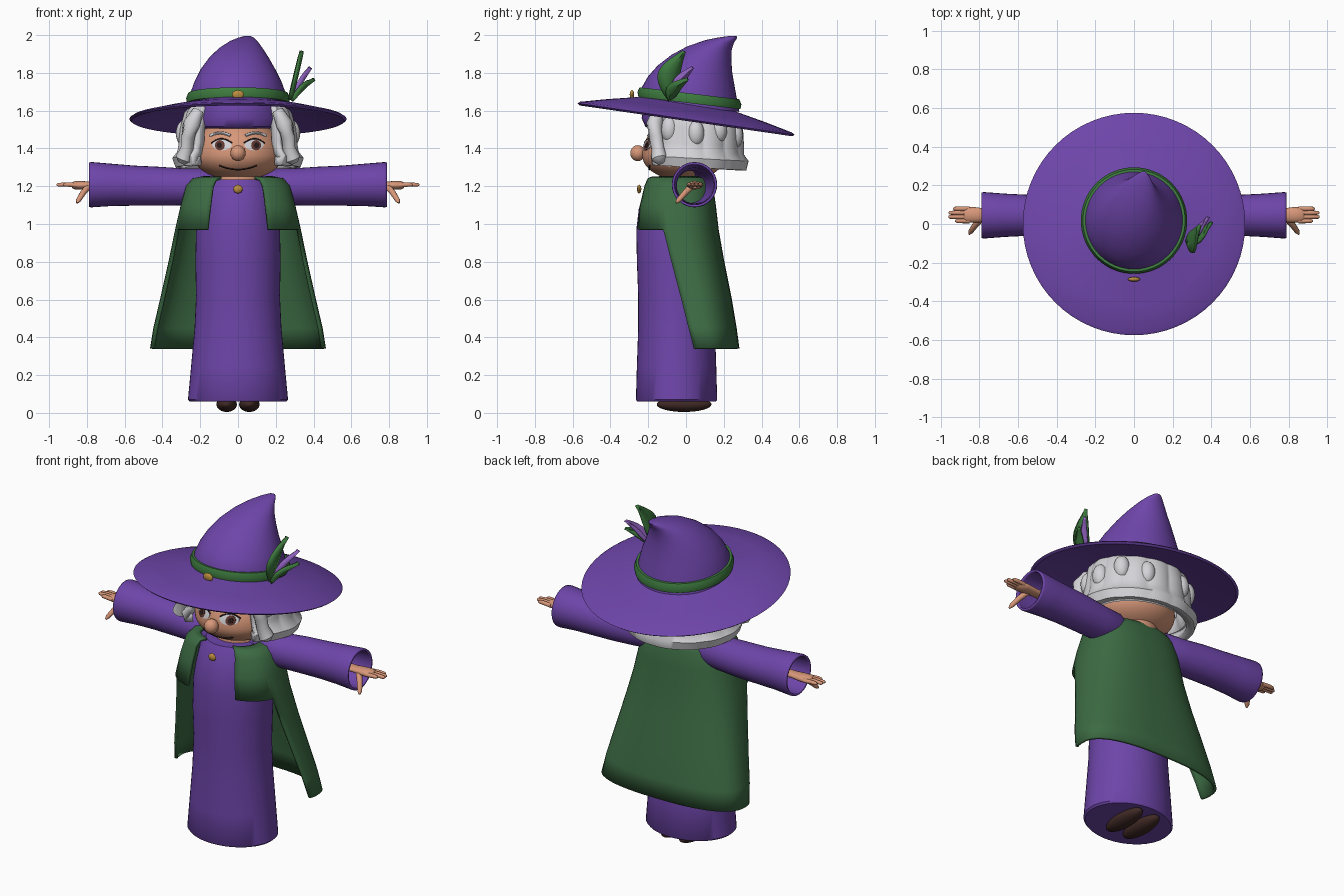
import bpy, bmesh, math
from math import sin, cos, pi, radians
from mathutils import Vector

if "Cube" in bpy.data.objects:
    bpy.data.objects.remove(bpy.data.objects["Cube"])


def material(name, rgb):
    m = bpy.data.materials.new(name)
    m.diffuse_color = (*rgb, 1)
    m.use_nodes = True
    m.node_tree.nodes["Principled BSDF"].inputs["Base Color"].default_value = m.diffuse_color
    return m


PURPLE = material("purple cloth", (0.155, 0.06, 0.40))
LILAC = material("lilac feather", (0.30, 0.13, 0.56))
GREEN = material("dark green cape", (0.045, 0.145, 0.056))
LEAF = material("ribbon green", (0.048, 0.20, 0.05))
SKIN = material("skin", (0.68, 0.31, 0.19))
WHITE = material("white hair", (0.66, 0.65, 0.68))
BROWN = material("brown shoe", (0.05, 0.022, 0.018))
GOLD = material("gold", (0.50, 0.27, 0.05))
IRIS = material("iris brown", (0.12, 0.04, 0.03))
DARK = material("dark line", (0.02, 0.01, 0.01))


def finish(name, bm, mat, mirror=False, thick=0.0):
    bmesh.ops.recalc_face_normals(bm, faces=bm.faces)
    me = bpy.data.meshes.new(name)
    bm.to_mesh(me)
    bm.free()
    me.materials.append(mat)
    ob = bpy.data.objects.new(name, me)
    bpy.context.collection.objects.link(ob)
    if thick:
        s = ob.modifiers.new("thickness", 'SOLIDIFY')
        s.thickness, s.offset = thick, 0
    if mirror:
        ob.modifiers.new("mirror", 'MIRROR')
    return ob


def loft(name, rings, mat, closed=True, caps=True, skip=None, **kw):
    """Skin a list of equal-length point rings."""
    bm = bmesh.new()
    vs = [[bm.verts.new(p) for p in r] for r in rings]
    n = len(rings[0])
    for i in range(len(rings) - 1):
        for j in range(n if closed else n - 1):
            k = (j + 1) % n
            if not (skip and skip(i, j)):
                bm.faces.new((vs[i][j], vs[i][k], vs[i + 1][k], vs[i + 1][j]))
    if caps and closed:
        bm.faces.new(vs[0])
        bm.faces.new(vs[-1])
    loose = [v for v in bm.verts if not v.link_faces]
    bmesh.ops.delete(bm, geom=loose, context='VERTS')
    return finish(name, bm, mat, **kw)


def oval(cy, z, rx, ry, n=48, tilt=0.0, cx=0.0):
    """Horizontal ring, its height sloping along y by tilt."""
    return [(cx + rx * sin(2 * pi * i / n), cy - ry * cos(2 * pi * i / n),
             z - tilt * (cy - ry * cos(2 * pi * i / n))) for i in range(n)]


def tube(name, pts, radii, mat, n=16, flat=1.0, **kw):
    """Round tube along a path of points."""
    pts = [Vector(p) for p in pts]
    rings = []
    for i, p in enumerate(pts):
        d = (pts[min(i + 1, len(pts) - 1)] - pts[max(i - 1, 0)]).normalized()
        a = d.cross(Vector((0, 0, 1))).normalized()
        b = a.cross(d)
        rings.append([p + radii[i] * (a * cos(2 * pi * j / n) + b * flat * sin(2 * pi * j / n))
                      for j in range(n)])
    return loft(name, rings, mat, **kw)


def ball(name, c, r, mat, segs=32, shape=None, **kw):
    bm = bmesh.new()
    bmesh.ops.create_uvsphere(bm, u_segments=segs, v_segments=segs // 2, radius=1)
    for v in bm.verts:
        rz = shape if shape and v.co.z > 0 else r[2]
        v.co = Vector((c[0] + v.co.x * r[0], c[1] + v.co.y * r[1], c[2] + v.co.z * rz))
    return finish(name, bm, mat, **kw)


# Robe, shoes and sleeves
loft("robe", [oval(-0.05, z, rx, ry) for z, rx, ry in (
    (0.06, 0.255, 0.208), (0.07, 0.265, 0.215), (0.25, 0.248, 0.21), (0.45, 0.23, 0.203),
    (0.62, 0.222, 0.203), (0.80, 0.226, 0.21), (0.97, 0.222, 0.213), (1.08, 0.205, 0.20),
    (1.18, 0.185, 0.17), (1.235, 0.15, 0.14))], PURPLE)
ball("shoe", (0.06, -0.01, 0.045), (0.054, 0.145, 0.04), BROWN, mirror=True)
tube("sleeve", [(0.08, 0.0, 1.20), (0.18, 0.02, 1.20), (0.30, 0.03, 1.197), (0.42, 0.04, 1.20),
                (0.55, 0.045, 1.203), (0.67, 0.045, 1.207), (0.775, 0.045, 1.208), (0.787, 0.045, 1.208)],
     [0.06, 0.088, 0.092, 0.097, 0.10, 0.106, 0.114, 0.112], PURPLE, n=32, caps=False,
     mirror=True, thick=0.012)

# Hands: arm with palm, four fingers and a thumb
tube("palm", [(0.60, 0.045, 1.205), (0.76, 0.045, 1.205), (0.82, 0.047, 1.205), (0.865, 0.047, 1.205),
              (0.88, 0.047, 1.205)], [0.035, 0.033, 0.04, 0.04, 0.025], SKIN, flat=0.55, mirror=True)
for i, tip in enumerate((0.925, 0.96, 0.958, 0.935)):
    y = 0.016 + 0.021 * i
    tube("finger_%d" % (i + 1), [(0.85, y, 1.205), (0.90, y, 1.209), (tip - 0.008, y, 1.208),
                                 (tip, y, 1.208)], [0.0125, 0.012, 0.01, 0.004],
         SKIN, n=10, mirror=True)
tube("thumb", [(0.79, 0.03, 1.20), (0.82, -0.005, 1.165), (0.845, -0.04, 1.125), (0.852, -0.052, 1.112)],
     [0.018, 0.016, 0.013, 0.005], SKIN, n=10, mirror=True)

# Cape: short front panels joined to a long flaring back
angles = [24 + 52 * i / 8 for i in range(8)] + [76 + 104 * i / 16 for i in range(17)]
angles += [360 - a for a in reversed(angles[:-1])]


def cape_row(z, rx, cy, ry):
    pw = lambda t: math.copysign(abs(t) ** 0.8, t)
    return [(rx * pw(sin(radians(a))), cy - ry * pw(cos(radians(a))), z) for a in angles]


loft("cape", [cape_row(*r) for r in (
    (1.245, 0.18, -0.045, 0.14), (1.235, 0.235, -0.045, 0.165), (1.20, 0.268, -0.045, 0.18),
    (1.10, 0.295, -0.05, 0.20), (0.97, 0.325, -0.05, 0.215), (0.80, 0.36, -0.01, 0.205),
    (0.60, 0.405, 0.04, 0.195), (0.45, 0.44, 0.075, 0.185), (0.34, 0.458, 0.10, 0.175))],
    GREEN, closed=False, thick=0.016,
    skip=lambda i, j: i >= 4 and (j < 8 or j >= len(angles) - 9))

# Head
HEAD, HX, HY, UP, DOWN = Vector((0, -0.01, 1.365)), 0.237, 0.222, 0.20, 0.135
ball("head", HEAD, (HX, HY, DOWN), SKIN, segs=64, shape=UP)
tube("neck", [(0, 0.0, 1.12), (0.0, 0.001, 1.22), (0, 0.002, 1.34)], [0.15, 0.13, 0.13], SKIN, n=32)
ball("nose", (0, -0.255, 1.375), (0.04, 0.04, 0.042), SKIN)
ball("ear", (0.235, 0.0, 1.39), (0.025, 0.035, 0.05), SKIN, mirror=True)


def face_y(x, z):
    h = z - HEAD.z
    q = 1 - (x / HX) ** 2 - (h / (UP if h > 0 else DOWN)) ** 2
    return HEAD.y - HY * math.sqrt(max(q, 0))


def face_disc(name, x, z, rx, rz, lift, mat):
    """Thin oval plate that follows the face."""
    rings = []
    for k in (1, 0.75, 0.5, 0.25, 0.05):
        pts = [(x + rx * k * cos(t * pi / 12), z + rz * k * sin(t * pi / 12)) for t in range(24)]
        rings.append([(a, face_y(a, b) - lift, b) for a, b in pts])
    bm_cap = [(a, b + 0.006, c) for a, b, c in rings[0]]
    loft(name, [bm_cap] + rings, mat, mirror=True)


# Eyes, lashes, brows and mouth
face_disc("eye_white", 0.085, 1.42, 0.052, 0.03, 0.004, WHITE)
face_disc("iris", 0.096, 1.417, 0.026, 0.027, 0.006, IRIS)
face_disc("pupil", 0.098, 1.417, 0.013, 0.015, 0.008, DARK)


def face_line(name, pts, r, mat, **kw):
    tube(name, [(x, face_y(x, z) - 0.002, z) for x, z in pts], [r] * len(pts), mat, n=8, **kw)


face_line("lash", [(0.032 + 0.011 * i, 1.425 + 0.026 * sin(pi * (i + 0.5) / 11)) for i in range(11)],
          0.004, DARK, mirror=True)
face_line("brow", [(0.04 + 0.012 * i, 1.468 + 0.014 * sin(pi * i / 9)) for i in range(10)],
          0.008, WHITE, mirror=True)
face_line("mouth", [(-0.1 + 0.02 * i, 1.288 + 0.022 * (abs(i - 5) / 5) ** 2) for i in range(11)],
          0.004, DARK)

# Hair: wavy bob with a rolled hem and front curls
hair_angles = [44 + 272 * i / 96 for i in range(97)]


def hair_row(z, rx, ry, wave, tilt):
    row = []
    for a in hair_angles:
        t = radians(a)
        k = 1 + wave * abs(sin(7 * t)) - wave * 0.5
        y = 0.03 - ry * k * cos(t)
        row.append((rx * k * sin(t), y, z - tilt * y))
    return row


loft("hair", [hair_row(*r) for r in (
    (1.325, 0.28, 0.255, 0, 0.06), (1.322, 0.315, 0.275, 0.01, 0.06), (1.345, 0.322, 0.278, 0.01, 0.06),
    (1.375, 0.295, 0.255, 0.02, 0.06), (1.42, 0.283, 0.25, 0.05, 0.06), (1.50, 0.277, 0.248, 0.05, 0.1),
    (1.58, 0.258, 0.24, 0.04, 0.145), (1.61, 0.235, 0.22, 0.02, 0.145))],
    WHITE, closed=False, thick=0.05)
tube("front_curl", [(0.21, -0.15, 1.60), (0.245, -0.165, 1.53), (0.265, -0.16, 1.46), (0.27, -0.15, 1.40),
                    (0.29, -0.14, 1.345), (0.30, -0.135, 1.325)],
     [0.03, 0.045, 0.036, 0.034, 0.042, 0.02], WHITE, mirror=True)
for i, (a, z) in enumerate(((62, 1.50), (95, 1.48), (125, 1.50), (155, 1.47))):
    t = radians(a)
    ball("hair_lock_%d" % (i + 1), (0.285 * sin(t), 0.03 - 0.25 * cos(t), z),
         (0.045, 0.045, 0.07), WHITE, segs=20, mirror=True)

# Hat: inner cap, sloping brim, bent crown and ribbon
TILT = 0.145
loft("hat_cap", [oval(0, z, rx, ry) for z, rx, ry in (
    (1.505, 0.20, 0.19), (1.515, 0.225, 0.215), (1.56, 0.235, 0.235), (1.63, 0.22, 0.22))], PURPLE)
loft("hat_brim", [oval(0, 1.56 + h, r, r, 64, TILT) for r, h in (
    (0.20, 0.09), (0.27, 0.072), (0.42, 0.04), (0.56, 0.006), (0.575, -0.004),
    (0.562, -0.014), (0.42, 0.016), (0.20, 0.06))], PURPLE)
loft("hat_crown", [oval(cy, z + 0.10 * cy, r, r, 48, 0.10, cx) for cy, z, r, cx in (
    (0.02, 1.62, 0.262, 0), (0.017, 1.70, 0.25, 0), (0.028, 1.76, 0.228, 0), (0.048, 1.82, 0.197, 0),
    (0.082, 1.88, 0.158, 0.005), (0.125, 1.93, 0.116, 0.015), (0.18, 1.967, 0.074, 0.03),
    (0.225, 1.985, 0.043, 0.042), (0.25, 1.993, 0.022, 0.048), (0.26, 1.995, 0.006, 0.05))], PURPLE)
loft("hat_ribbon", [oval(0.018, 1.668 + h, r, r, 64, 0.12) for r, h in (
    (0.24, -0.026), (0.27, -0.026), (0.275, 0.0), (0.264, 0.026), (0.24, 0.026))], LEAF)


# Feathers: leaf blades tucked into the ribbon
def feather(name, base, tip, side, width, mat):
    base, tip, side = Vector(base), Vector(tip), Vector(side).normalized()
    d = tip - base
    out = d.cross(side).normalized()
    rows = []
    for i in range(13):
        t = i / 12
        w = width * (0.06 + 0.94 * sin(pi * t ** 0.85)) * 0.5
        c = base + d * t + side * width * 0.35 * sin(pi * t)
        rows.append([c - side * w, c + out * 0.012, c + side * w])
    loft(name, rows, mat, closed=False, thick=0.014)


feather("feather_large", (0.27, -0.09, 1.66), (0.33, -0.01, 1.915), (0.1, -1, 0.25), 0.115, LEAF)
feather("feather_lilac", (0.28, -0.07, 1.67), (0.375, 0.035, 1.83), (0.1, -1, 0.5), 0.055, LILAC)
feather("feather_small", (0.28, -0.09, 1.66), (0.395, 0.01, 1.77), (0.1, -1, 0.5), 0.065, LEAF)

# Gold hat pin and cape brooch
ball("hat_pin", (0, -0.286, 1.685), (0.032, 0.012, 0.024), GOLD, segs=16)
ball("brooch", (0, -0.248, 1.185), (0.026, 0.012, 0.024), GOLD, segs=8)

for ob in bpy.context.scene.objects:
    ob.select_set(True)
    bpy.context.view_layer.objects.active = ob
bpy.ops.object.shade_smooth_by_angle(angle=radians(45))
